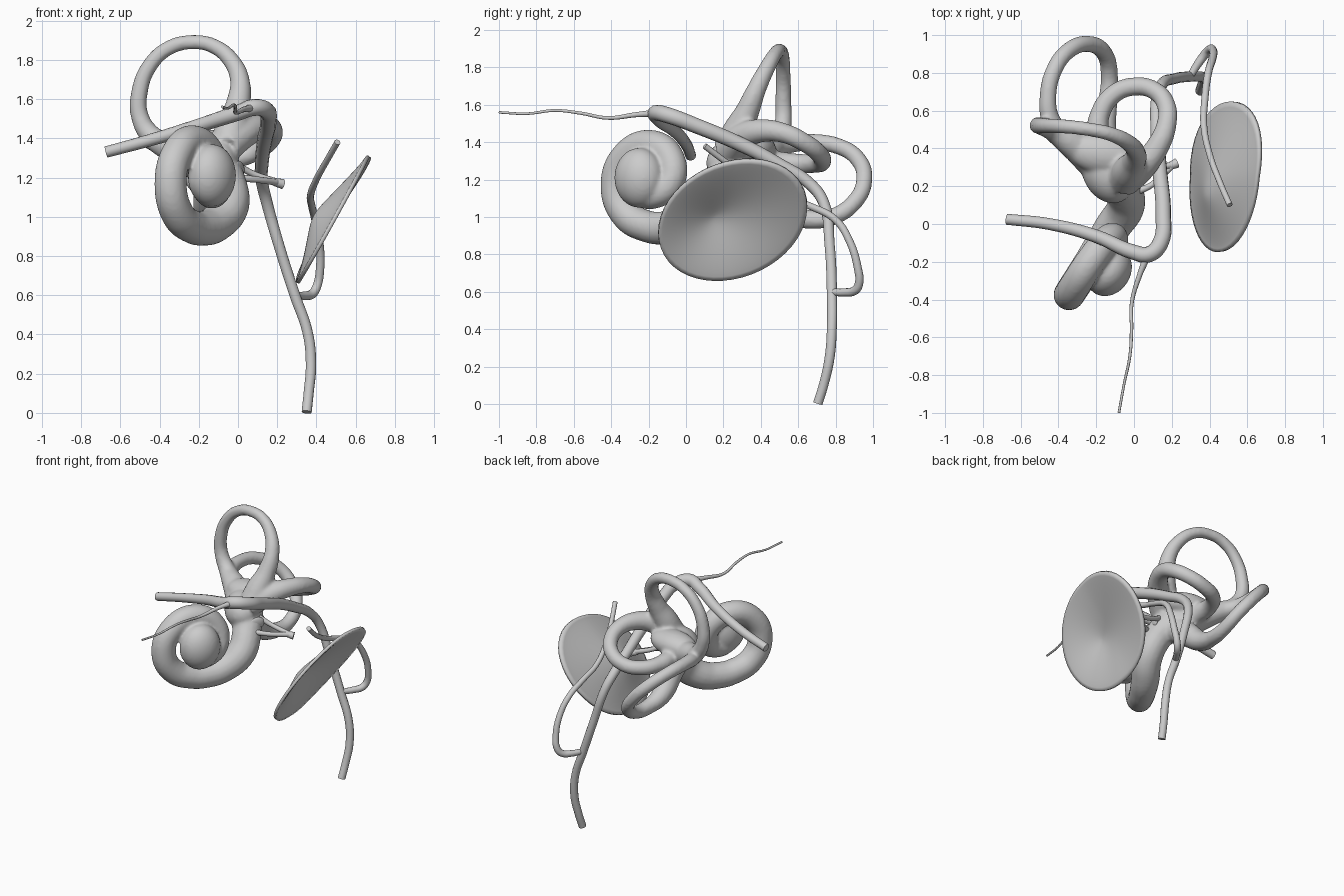
import bpy, bmesh, math
from mathutils import Vector, Matrix

GREY = bpy.data.materials.new("light_grey")
GREY.diffuse_color = (0.6, 0.6, 0.6, 1)


def finish(ob, angle=60):
    ob.data.materials.clear()
    ob.data.materials.append(GREY)
    bpy.ops.object.select_all(action='DESELECT')
    ob.select_set(True)
    bpy.context.view_layer.objects.active = ob
    bpy.ops.object.shade_smooth_by_angle(angle=math.radians(angle))


def tubes(name, paths, sides=4, res=6):
    """Smooth tubes through (x, y, z, radius) points, returned as one mesh."""
    cu = bpy.data.curves.new(name, 'CURVE')
    cu.dimensions = '3D'
    cu.bevel_depth = 1.0
    cu.bevel_resolution = sides
    cu.resolution_u = res
    cu.use_fill_caps = True
    for path in paths:
        sp = cu.splines.new('BEZIER')
        sp.bezier_points.add(len(path) - 1)
        for bp, p in zip(sp.bezier_points, path):
            bp.co = p[:3]
            bp.radius = p[3]
            bp.handle_left_type = bp.handle_right_type = 'AUTO'
    ob = bpy.data.objects.new(name, cu)
    bpy.context.collection.objects.link(ob)
    bpy.ops.object.select_all(action='DESELECT')
    ob.select_set(True)
    bpy.context.view_layer.objects.active = ob
    bpy.ops.object.convert(target='MESH')
    ob = bpy.context.view_layer.objects.active
    ob.name = name
    return ob


def add_ellipsoids(ob, blobs):
    """Add ellipsoids (centre, radii, z turn) to a mesh."""
    bm = bmesh.new()
    bm.from_mesh(ob.data)
    for c, r, turn in blobs:
        m = (Matrix.Translation(c) @ Matrix.Rotation(turn, 4, 'Z')
             @ Matrix.Diagonal((*r, 1)))
        bmesh.ops.create_uvsphere(bm, u_segments=32, v_segments=20, radius=1, matrix=m)
    bm.to_mesh(ob.data)
    bm.free()


# Inner ear labyrinth: spiral, three loops and the chamber between them
centre = Vector((-0.225, -0.19, 1.165))
across = Vector((0.54, 0.84, 0))
axis = Vector((0.84, -0.54, 0))
# angle, distance from the axis, rise along the axis, tube radius
keys = [(18, .355, 0, .10), (45, .285, 0, .096), (70, .238, 0, .09), (95, .216, 0, .086),
        (135, .215, 0, .085), (180, .22, 0, .083), (225, .222, 0, .082), (270, .222, 0, .080),
        (315, .195, .015, .078), (360, .15, .045, .078), (405, .10, .075, .076),
        (450, .065, .09, .078), (540, .06, .10, .08), (630, .05, .11, .08)]
spiral = [(-0.11, 0.26, 1.27, 0.11), (-0.055, 0.18, 1.17, 0.098)]
for deg, rad, rise, r in keys:
    t = math.radians(deg)
    p = centre + across * rad * math.cos(t) + axis * rise
    p.z += -rad * math.sin(t) + rise * 0.35
    spiral.append((*p, r))

upper_loop = [(-.05, .24, 1.36, .095), (-.03, .28, 1.46, .085), (.0, .33, 1.57, .064),
              (.01, .38, 1.69, .051), (-.03, .43, 1.79, .044), (-.12, .475, 1.868, .039),
              (-.23, .50, 1.89, .037), (-.35, .515, 1.862, .038), (-.45, .52, 1.77, .040),
              (-.503, .52, 1.63, .043), (-.50, .52, 1.51, .046), (-.44, .50, 1.41, .055),
              (-.33, .43, 1.35, .08), (-.2, .34, 1.29, .11)]
rear_loop = [(-.36, .45, 1.36, .062), (-.44, .55, 1.39, .05), (-.455, .68, 1.40, .045),
             (-.425, .81, 1.38, .044), (-.35, .915, 1.315, .044), (-.24, .953, 1.2, .044),
             (-.155, .90, 1.08, .045), (-.13, .78, 1.0, .046), (-.14, .64, .99, .052),
             (-.16, .50, 1.04, .068), (-.14, .38, 1.14, .085), (-.12, .28, 1.22, .10)]
side_loop = [(-.06, .22, 1.36, .085), (.04, .30, 1.43, .075), (.125, .41, 1.462, .062),
             (.173, .53, 1.447, .053), (.17, .63, 1.40, .05), (.11, .705, 1.345, .049),
             (0, .728, 1.298, .049), (-.11, .685, 1.285, .05), (-.18, .58, 1.288, .053),
             (-.19, .46, 1.29, .065), (-.16, .34, 1.28, .10)]
lab = tubes("inner_ear_labyrinth", [spiral, upper_loop, rear_loop, side_loop], 6, 8)
turn = math.atan2(axis.y, axis.x)
add_ellipsoids(lab, [
    ((-.133, -.25, 1.21), (.115, .14, .16), turn),   # spiral tip
    ((-.14, .27, 1.29), (.13, .17, .13), 0.5),       # chamber
    ((-.16, .37, 1.36), (.19, .11, .085), -0.15),    # web between the loops
    ((-.03, .27, 1.42), (.08, .085, .09), 0),        # swelling below the loops
])
rm = lab.modifiers.new("blend", 'REMESH')
rm.mode = 'VOXEL'
rm.voxel_size = 0.011
rm.use_smooth_shade = True
sm = lab.modifiers.new("soften", 'SMOOTH')
sm.factor = 0.5
sm.iterations = 8
bpy.ops.object.convert(target='MESH')
finish(lab, 80)

# Main nerve running down to the base
nerve = tubes("main_nerve", [[
    (-.672, .025, 1.33, .029), (-.45, 0, 1.39, .031), (-.2, -.065, 1.465, .035),
    (0, -.15, 1.53, .04), (.08, -.16, 1.557, .043), (.14, -.1, 1.545, .043),
    (.155, .05, 1.49, .041), (.135, .3, 1.385, .039), (.122, .5, 1.28, .035),
    (.122, .66, 1.18, .032), (.145, .735, 1.08, .03), (.21, .768, .85, .028),
    (.29, .78, .6, .028), (.355, .78, .41, .027), (.372, .768, .25, .027),
    (.36, .735, .1, .026), (.35, .705, .004, .026)]])
finish(nerve)

# Branch that climbs behind the membrane
branch = tubes("side_branch", [[
    (.29, .77, .6, .018), (.34, .85, .597, .022), (.38, .903, .608, .024),
    (.402, .925, .645, .023), (.418, .918, .73, .022), (.415, .875, .87, .021),
    (.393, .8, .985, .02), (.375, .66, 1.06, .019), (.37, .52, 1.11, .018),
    (.40, .37, 1.19, .017), (.455, .22, 1.29, .016), (.507, .10, 1.38, .016)]])
finish(branch)

# Thin wavy nerve reaching forward
thin = tubes("thin_nerve", [[
    (-.08, -1, 1.56, .007), (-.053, -.85, 1.553, .007), (-.022, -.7, 1.57, .008),
    (-.013, -.56, 1.555, .009), (-.012, -.42, 1.53, .01), (.03, -.27, 1.547, .014),
    (.07, -.17, 1.555, .02)]], 3)
finish(thin)

# Stirrup bone: two arms, head and oval footplate
stirrup = tubes("stirrup", [
    [(-.02, .25, 1.275, .02), (.07, .285, 1.222, .016), (.2, .312, 1.177, .017)],
    [(-.02, .16, 1.20, .02), (.09, .205, 1.19, .016), (.2, .306, 1.175, .017)],
    [(.18, .302, 1.178, .019), (.228, .323, 1.167, .026)]])
add_ellipsoids(stirrup, [((0, .205, 1.24), (.02, .07, .045), -0.4)])
finish(stirrup)

# Eardrum: tilted oval sheet drawn in to a point, with thickness
bm = bmesh.new()
RINGS, SEG = 16, 48


def drum_point(r, a):
    y = .25 + .398 * r * math.cos(a) - .09 * (1 - r)
    z = .985 + .315 * r * math.sin(a) + .07 * r * math.cos(a) + .02 * (1 - r)
    x = .49 + .56 * (z - 1) - .02 * (y - .25)
    x += .3 * max(0, y - .25) * (z - 1)
    x -= .12 * (1 - math.sqrt(r * r + .02)) ** 1.3 if r < .98 else 0
    return bm.verts.new((x, y, z))


tip = drum_point(0, 0)
rings = [[drum_point(i / RINGS, 2 * math.pi * j / SEG) for j in range(SEG)]
         for i in range(1, RINGS + 1)]
for j in range(SEG):
    k = (j + 1) % SEG
    bm.faces.new((tip, rings[0][j], rings[0][k]))
    for a, b in zip(rings, rings[1:]):
        bm.faces.new((a[j], b[j], b[k], a[k]))
me = bpy.data.meshes.new("eardrum")
bm.to_mesh(me)
bm.free()
drum = bpy.data.objects.new("eardrum", me)
bpy.context.collection.objects.link(drum)
so = drum.modifiers.new("thickness", 'SOLIDIFY')
so.thickness = 0.02
so.offset = 0
finish(drum)
